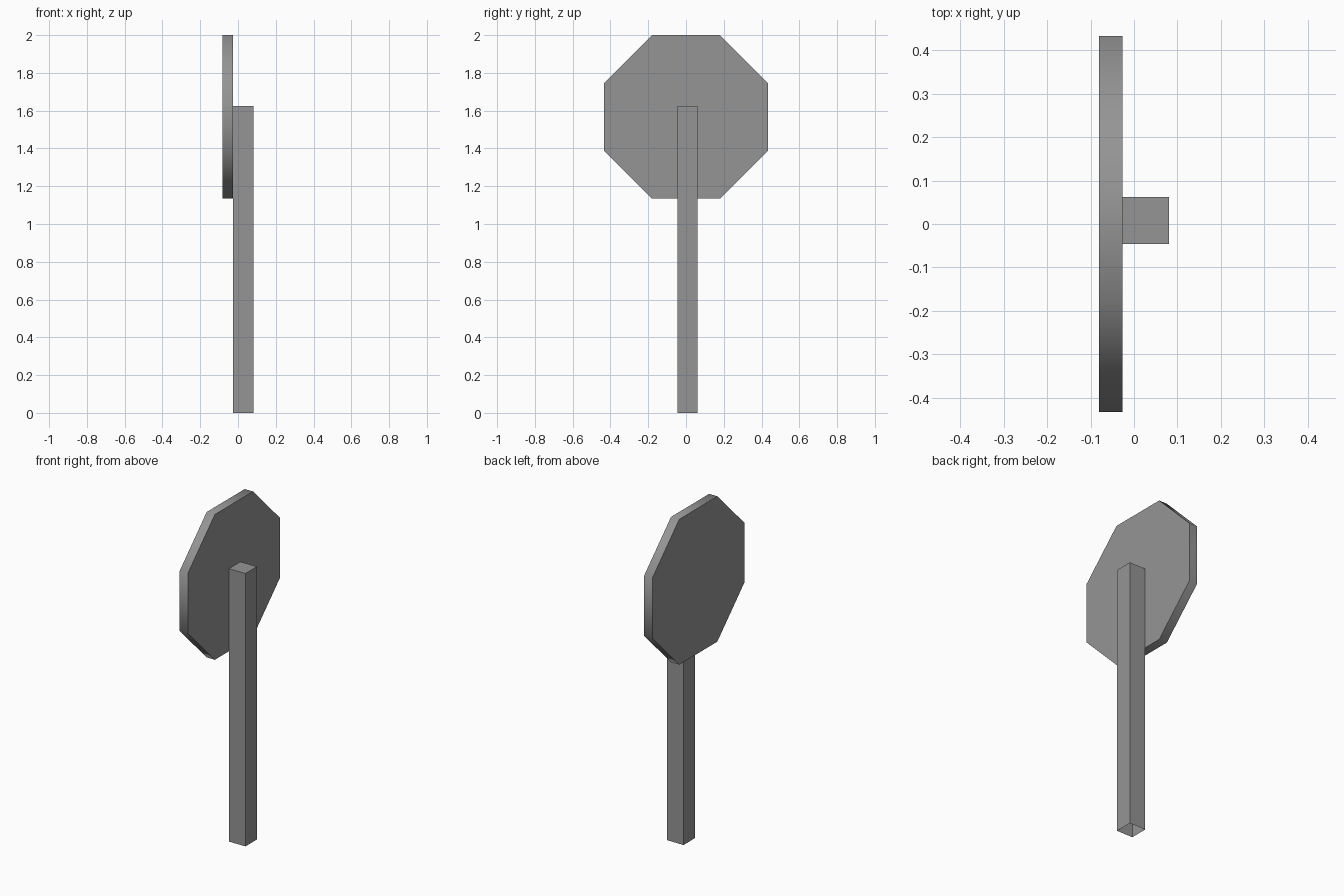
import bpy
import bmesh
from math import pi, cos, radians
from mathutils import Matrix

cube = bpy.data.objects.get("Cube")
if cube:
    bpy.data.objects.remove(cube, do_unlink=True)

grey = bpy.data.materials.new("mid grey")
grey.use_nodes = True
colour = (0.3, 0.3, 0.3, 1)
grey.diffuse_color = colour
grey.node_tree.nodes["Principled BSDF"].inputs["Base Color"].default_value = colour


def add_object(name, bm):
    mesh = bpy.data.meshes.new(name)
    bm.to_mesh(mesh)
    bm.free()
    mesh.materials.append(grey)
    obj = bpy.data.objects.new(name, mesh)
    bpy.context.collection.objects.link(obj)
    return obj


# Square post, open underneath
post_size = (0.108, 0.108, 1.626)
bm = bmesh.new()
bmesh.ops.create_cube(bm, size=1)
bmesh.ops.scale(bm, vec=post_size, verts=bm.verts)
bmesh.ops.translate(bm, vec=(0.027, 0.008, post_size[2] / 2), verts=bm.verts)
bottom = [f for f in bm.faces if f.normal.z < -0.9]
bmesh.ops.delete(bm, geom=bottom, context="FACES_ONLY")
add_object("post", bm)

# Octagonal sign plate, flat edges on top and sides
half_width = 0.433
radius = half_width / cos(pi / 8)
place = (Matrix.Translation((-0.054, 0, 2 - half_width))
         @ Matrix.Rotation(pi / 2, 4, "Y")
         @ Matrix.Rotation(pi / 8, 4, "Z"))
bm = bmesh.new()
bmesh.ops.create_cone(bm, cap_ends=True, segments=8, radius1=radius,
                      radius2=radius, depth=0.054, matrix=place)
plate = add_object("sign_plate", bm)

# Soft rim with crisp front and back faces
bpy.ops.object.select_all(action="DESELECT")
plate.select_set(True)
bpy.context.view_layer.objects.active = plate
bpy.ops.object.shade_smooth_by_angle(angle=radians(50))
